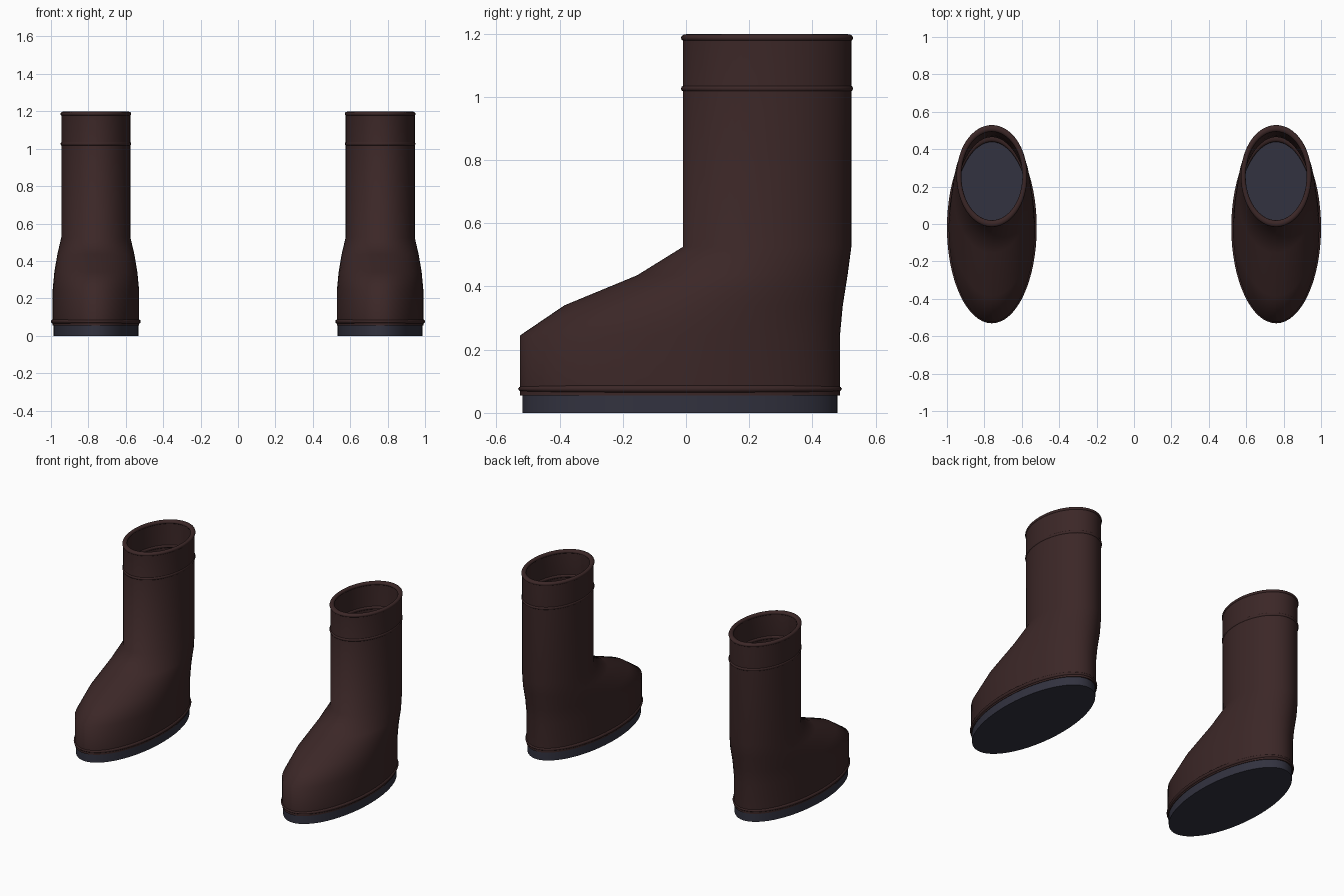
import bpy, bmesh, math

if "Cube" in bpy.data.objects:
    bpy.data.objects.remove(bpy.data.objects["Cube"])

SEGMENTS = 64
SPACING = 0.76


def make_material(name, rgb):
    mat = bpy.data.materials.new(name)
    mat.use_nodes = True
    color = (*rgb, 1)
    mat.diffuse_color = color
    bsdf = mat.node_tree.nodes["Principled BSDF"]
    bsdf.inputs["Base Color"].default_value = color
    bsdf.inputs["Roughness"].default_value = 0.7
    return mat


leather = make_material("dark brown leather", (0.044, 0.02, 0.02))
rubber = make_material("slate rubber", (0.032, 0.032, 0.05))


def loft(name, x, rings, mat, sharp=(), closed=True, seam=False):
    """Skin elliptical rings (front y, back y, half width, z)."""
    bm = bmesh.new()
    loops = []
    for front, back, width, z in rings:
        mid, length = (front + back) / 2, (back - front) / 2
        loop = []
        for i in range(SEGMENTS):
            a = math.tau * i / SEGMENTS
            loop.append(bm.verts.new((width * math.sin(a), mid - length * math.cos(a), z)))
        loops.append(loop)
    count = len(loops)
    for r in range(count if closed else count - 1):
        low, high = loops[r], loops[(r + 1) % count]
        for i in range(SEGMENTS):
            j = (i + 1) % SEGMENTS
            bm.faces.new((low[i], low[j], high[j], high[i])).smooth = True
    if not closed:
        bm.faces.new(loops[0][::-1])
        bm.faces.new(loops[-1])
    # crisp rims
    for r in sharp:
        for i in range(SEGMENTS):
            bm.edges.get((loops[r][i], loops[r][(i + 1) % SEGMENTS])).smooth = False
    bmesh.ops.recalc_face_normals(bm, faces=bm.faces)
    # open seam down the front centre
    if seam:
        edges = [bm.edges.get((loops[r][0], loops[(r + 1) % count][0])) for r in range(count)]
        bmesh.ops.split_edges(bm, edges=edges)
    mesh = bpy.data.meshes.new(name)
    bm.to_mesh(mesh)
    bm.free()
    mesh.materials.append(mat)
    obj = bpy.data.objects.new(name, mesh)
    obj.location.x = x
    bpy.context.collection.objects.link(obj)
    return obj


def piping(name, x, front, back, width, z, thick_x, thick_y, thick_z):
    """Rounded trim band whose outer edge has the given size."""
    rings = []
    for k in range(12):
        a = math.tau * k / 12
        inset = 1 - math.cos(a)
        rings.append((front + thick_y * inset, back - thick_y * inset,
                      width - thick_x * inset, z + thick_z * math.sin(a)))
    loft(name, x, rings, leather)


# outer boot outline, bottom to top
outer = [
    (-0.525, 0.487, 0.231, 0.055),
    (-0.525, 0.487, 0.231, 0.245),
    (-0.385, 0.496, 0.222, 0.34),
    (-0.155, 0.511, 0.206, 0.435),
    (-0.01, 0.523, 0.185, 0.525),
    (-0.01, 0.523, 0.185, 1.194),
]
inner = [(f + 0.022, b - 0.022, w - 0.015, z) for f, b, w, z in reversed(outer)]
last = len(outer) - 1

for side, x in (("left", SPACING), ("right", -SPACING)):
    # boot upper with wall thickness
    loft(side + "_boot_upper", x, outer + inner, leather,
         sharp=(0, last, last + 1, 2 * last + 1), seam=True)
    # sole
    loft(side + "_sole", x, [(-0.517, 0.48, 0.2275, 0), (-0.517, 0.48, 0.2275, 0.06)],
         rubber, sharp=(0, 1), closed=False)
    # trim bands
    piping(side + "_top_trim", x, -0.016, 0.529, 0.189, 1.186, 0.013, 0.018, 0.012)
    piping(side + "_cuff_trim", x, -0.016, 0.529, 0.189, 1.026, 0.013, 0.018, 0.012)
    piping(side + "_sole_trim", x, -0.531, 0.493, 0.24, 0.076, 0.0125, 0.027, 0.012)
